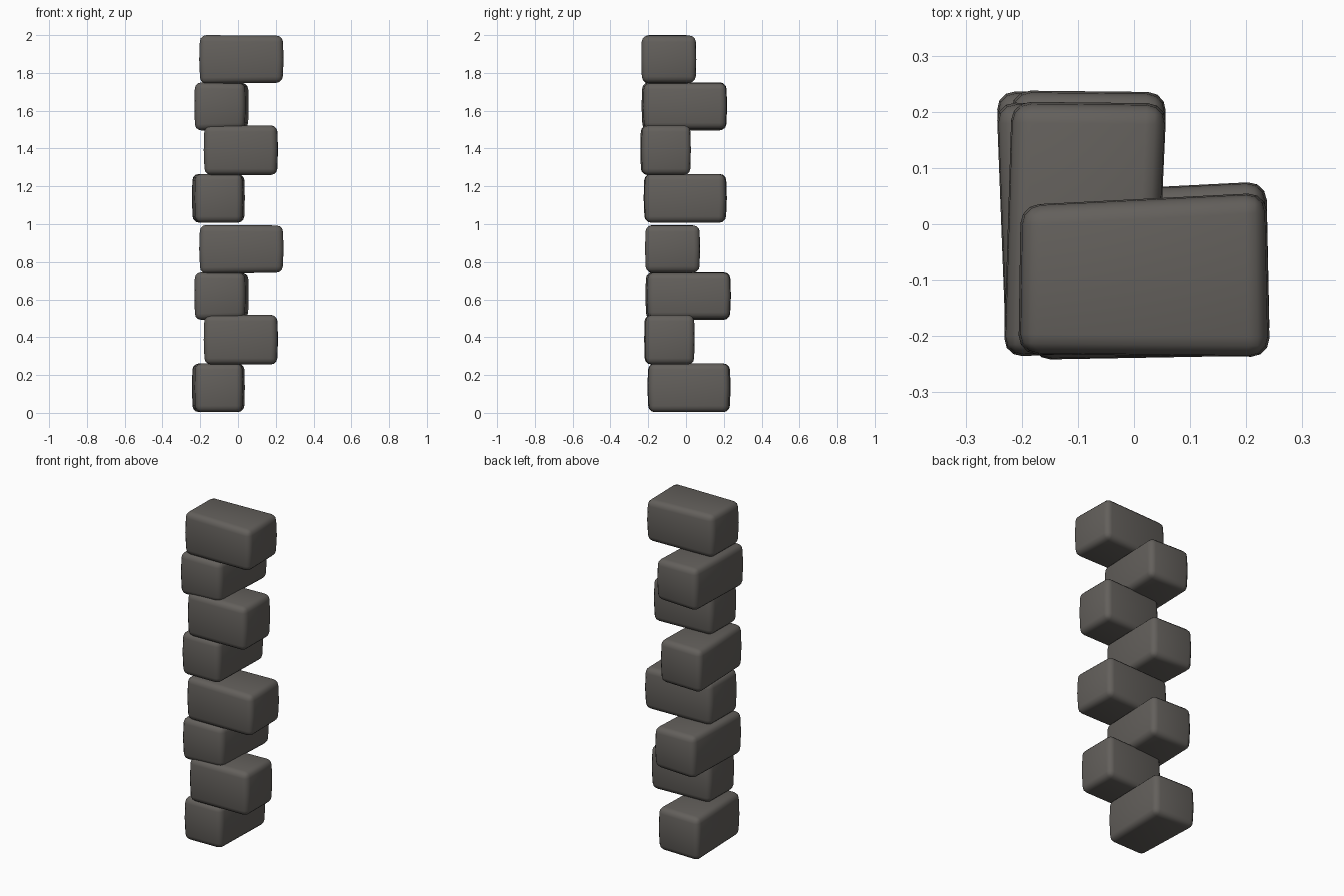
import bpy, bmesh

if "Cube" in bpy.data.objects:
    bpy.data.objects.remove(bpy.data.objects["Cube"])

stone = bpy.data.materials.new("dark warm grey stone")
stone.diffuse_color = (0.125, 0.116, 0.106, 1)
stone.use_nodes = True
stone.node_tree.nodes["Principled BSDF"].inputs["Base Color"].default_value = stone.diffuse_color

# Four stones of one course: plan corners (front-left, front-right, back-right, back-left), z range
COURSE = [
    ([(-0.228, -0.205), (0.025, -0.20), (0.037, 0.23), (-0.245, 0.237)], 0.008, 0.265),
    ([(-0.182, -0.222), (0.21, -0.215), (0.212, 0.047), (-0.178, 0.03)], 0.26, 0.522),
    ([(-0.232, -0.217), (0.038, -0.205), (0.058, 0.235), (-0.218, 0.238)], 0.495, 0.75),
    ([(-0.206, -0.212), (0.242, -0.217), (0.236, 0.076), (-0.202, 0.054)], 0.742, 1.0),
]


def make_stone(name, plan, z0, z1, dy, dz, tilt):
    bm = bmesh.new()
    cx = sum(p[0] for p in plan) / 4
    cy = sum(p[1] for p in plan) / 4

    def ring(z, s, t):
        return [bm.verts.new((cx + (x - cx) * s, cy + (y - cy) * s + dy,
                              z + dz + t * (1 if i in (1, 2) else 0)))
                for i, (x, y) in enumerate(plan)]
    # slightly tapered, slightly tilted block
    low, mid, top = ring(z0, 0.975, tilt), ring((z0 + z1) / 2, 1.0, 0), ring(z1, 0.98, -tilt / 2)
    bm.faces.new(low[::-1])
    bm.faces.new(top)
    for a, b in ((low, mid), (mid, top)):
        for i in range(4):
            j = (i + 1) % 4
            bm.faces.new((a[i], a[j], b[j], b[i]))
    # worn rounded edges
    bm.normal_update()
    edges = [e for e in bm.edges if e.calc_face_angle() > 0.6]
    bmesh.ops.bevel(bm, geom=edges, offset=0.033, segments=3, profile=0.5, affect='EDGES')
    for f in bm.faces:
        f.smooth = True
    me = bpy.data.meshes.new(name)
    bm.to_mesh(me)
    bm.free()
    me.materials.append(stone)
    bpy.context.collection.objects.link(bpy.data.objects.new(name, me))


# The course is repeated twice to make the corner column
for c, (dy, dz) in enumerate([(0, 0), (-0.02, 1.0)]):
    for i, (plan, z0, z1) in enumerate(COURSE):
        tilt = (0.0, -0.0, 0.008, 0.006)[i]
        make_stone(f"corner_stone_{c * 4 + i + 1}", plan, z0, z1, dy, dz - 0.004 * (c == 0), tilt)
